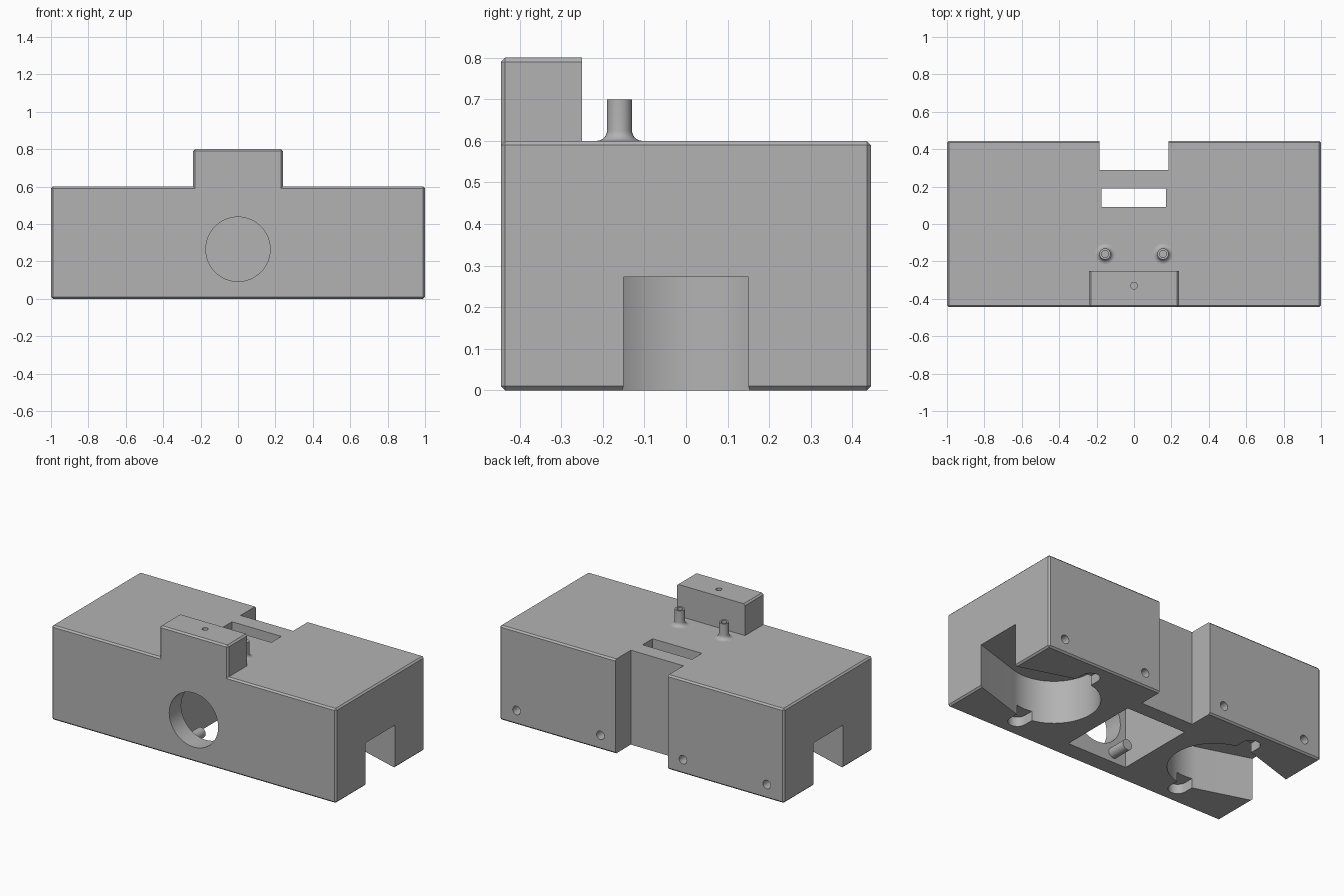
import bpy, bmesh
from math import sin, cos, pi, radians
from mathutils import Matrix

if "Cube" in bpy.data.objects:
    bpy.data.objects.remove(bpy.data.objects["Cube"])

grey = bpy.data.materials.new("plain_grey")
grey.use_nodes = True
grey.diffuse_color = (0.45, 0.45, 0.45, 1)
grey.node_tree.nodes["Principled BSDF"].inputs["Base Color"].default_value = (0.45, 0.45, 0.45, 1)


def finish(name, bm):
    bmesh.ops.recalc_face_normals(bm, faces=bm.faces)
    mesh = bpy.data.meshes.new(name)
    bm.to_mesh(mesh)
    bm.free()
    ob = bpy.data.objects.new(name, mesh)
    bpy.context.collection.objects.link(ob)
    mesh.materials.append(grey)
    return ob


def box(name, lo, hi, chamfer=0, pick=lambda edge: True):
    bm = bmesh.new()
    bmesh.ops.create_cube(bm, size=1)
    for v in bm.verts:
        v.co = [a + (b - a) * (c + 0.5) for a, b, c in zip(lo, hi, v.co)]
    if chamfer:
        bmesh.ops.bevel(bm, geom=[e for e in bm.edges if pick(e)], offset=chamfer,
                        segments=1, affect='EDGES')
    return finish(name, bm)


def prism(name, outline, z0, z1):
    bm = bmesh.new()
    face = bm.faces.new([bm.verts.new((x, y, z0)) for x, y in outline])
    top = bmesh.ops.extrude_face_region(bm, geom=[face])["geom"]
    bmesh.ops.translate(bm, verts=[g for g in top if isinstance(g, bmesh.types.BMVert)],
                        vec=(0, 0, z1 - z0))
    return finish(name, bm)


def cylinder(name, centre, radius, length, axis='Z', sides=32):
    bm = bmesh.new()
    turn = Matrix.Rotation(pi / 2, 4, 'X') if axis == 'Y' else Matrix()
    bmesh.ops.create_cone(bm, cap_ends=True, segments=sides, radius1=radius, radius2=radius,
                          depth=length, matrix=Matrix.Translation(centre) @ turn)
    return finish(name, bm)


def arc(cx, cy, r, start, end, steps):
    angles = [radians(start + (end - start) * i / steps) for i in range(steps + 1)]
    return [(cx + r * cos(a), cy + r * sin(a)) for a in angles]


def lathe(name, profile, x, y, sides=32):
    # closed ring profile turned about a vertical axis
    bm = bmesh.new()
    rings = [[bm.verts.new((x + r * cos(2 * pi * i / sides), y + r * sin(2 * pi * i / sides), z))
              for i in range(sides)] for r, z in profile]
    for a, b in zip(rings, rings[1:] + rings[:1]):
        for i in range(sides):
            j = (i + 1) % sides
            bm.faces.new((a[i], a[j], b[j], b[i]))
    return finish(name, bm)


def combine(ob, tool, how='DIFFERENCE'):
    mod = ob.modifiers.new("bool", 'BOOLEAN')
    mod.operation, mod.object, mod.solver = how, tool, 'EXACT'
    bpy.context.view_layer.objects.active = ob
    bpy.ops.object.modifier_apply(modifier=mod.name)
    bpy.data.objects.remove(tool)


def smooth(ob):
    bpy.ops.object.select_all(action='DESELECT')
    ob.select_set(True)
    bpy.context.view_layer.objects.active = ob
    bpy.ops.object.shade_smooth_by_angle(angle=radians(30))


# Chamfered main block with the raised block flush on its front
body = box("main_body", (-1, -0.445, 0), (1, 0.445, 0.6), 0.01)
raised = box("raised_block", (-0.24, -0.445, 0.55), (0.24, -0.25, 0.8), 0.01,
             lambda e: all(v.co.y < -0.4 for v in e.verts) and any(v.co.z > 0.7 for v in e.verts)
             or all(v.co.z > 0.7 for v in e.verts) and abs(sum(v.co.x for v in e.verts)) > 0.4)
combine(body, raised, 'UNION')

# Back notch, centre cavity, slot, front window and top hole
combine(body, box("notch", (-0.185, 0.29, -0.1), (0.185, 0.6, 0.7)))
combine(body, box("cavity", (-0.21, -0.325, -0.1), (0.21, 0.194, 0.5)))
combine(body, box("slot", (-0.175, 0.09, 0.4), (0.172, 0.19, 0.7)))
combine(body, cylinder("window", (0, -0.42, 0.265), 0.172, 0.3, 'Y', 64))
combine(body, cylinder("top_hole", (0, -0.33, 0.8), 0.018, 0.2))

# Round bays underneath that narrow to openings in each end
for side in (-1, 1):
    bay = arc(0.59, 0, 0.265, 72.7, 287.3, 48) + [(1.1, -0.119), (1.1, 0.119)]
    combine(body, prism("bay", [(side * x, y) for x, y in bay], -0.1, 0.273))
    # Shallow round-ended recesses in front of and behind each bay
    for way in (-1, 1):
        end = arc(0.59 * side, way * 0.32, 0.055, 0, 180 * way, 12)
        tail = [(0.59 * side - 0.055, way * 0.2), (0.59 * side + 0.055, way * 0.2)]
        combine(body, prism("recess", end + tail, -0.1, 0.06))
    # Screw holes in the back
    for x in (0.29, 0.88):
        combine(body, cylinder("screw_hole", (side * x, 0.445, 0.09), 0.027, 0.2, 'Y', 24))
smooth(body)

# Hollow posts with a flared foot
flare = [(0.055 - 0.025 * sin(a), 0.625 - 0.025 * cos(a))
         for a in [i * pi / 12 for i in range(7)]]
for side, word in ((-1, "right"), (1, "left")):
    post = lathe(word + "_post", [(0.018, 0.598), (0.055, 0.598)] + flare
                 + [(0.03, 0.7), (0.018, 0.7)], side * 0.155, -0.16)
    smooth(post)

# Small pin on the inside of the front wall
smooth(cylinder("inner_pin", (-0.12, -0.265, 0.06), 0.033, 0.13, 'Y', 24))
